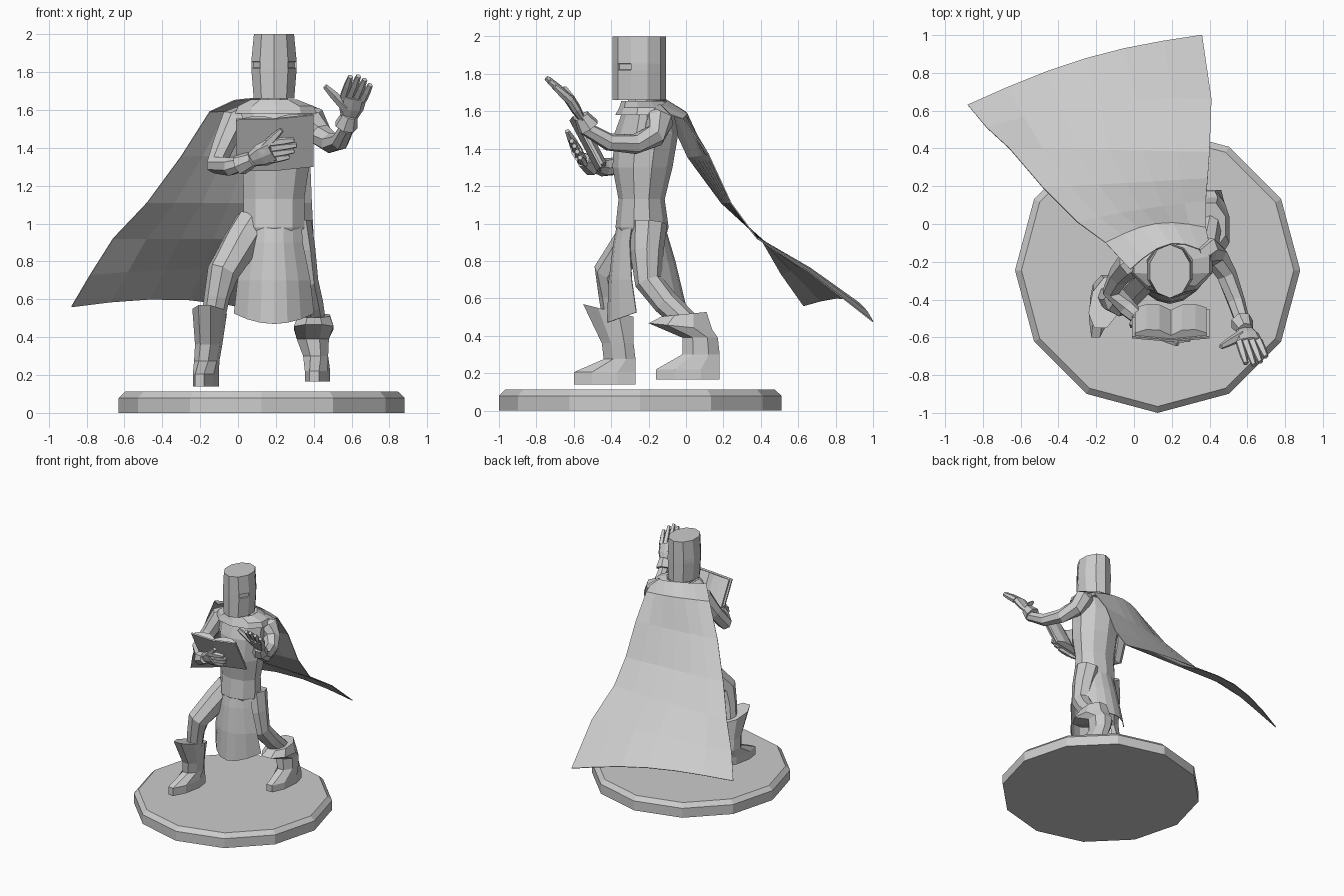
import bpy, bmesh, math
from mathutils import Vector as V, Matrix

if "Cube" in bpy.data.objects:
    bpy.data.objects.remove(bpy.data.objects["Cube"])

stone = bpy.data.materials.new("plain grey")
stone.use_nodes = True
stone.diffuse_color = (0.6, 0.6, 0.6, 1)
stone.node_tree.nodes["Principled BSDF"].inputs["Base Color"].default_value = stone.diffuse_color


def finish(name, bm):
    bmesh.ops.recalc_face_normals(bm, faces=bm.faces)
    mesh = bpy.data.meshes.new(name)
    bm.to_mesh(mesh)
    bm.free()
    mesh.materials.append(stone)
    obj = bpy.data.objects.new(name, mesh)
    bpy.context.collection.objects.link(obj)
    return obj


def skin(rings, closed=True):
    """Bridge equal-length point rows into a new bmesh, capping closed rings."""
    bm = bmesh.new()
    rows = [[bm.verts.new(p) for p in r] for r in rings]
    n = len(rows[0])
    for a, b in zip(rows, rows[1:]):
        for i in range(n if closed else n - 1):
            j = (i + 1) % n
            bm.faces.new((a[i], a[j], b[j], b[i]))
    if closed:
        bm.faces.new(rows[0])
        bm.faces.new(rows[-1])
    return bm


def level(cx, front, back, half, z, slope=0, yaw=0, n=8):
    """Horizontal oval ring; slope lifts its front edge, yaw skews it sideways."""
    k = 1 / math.cos(math.pi / n)
    cy, ry = (front + back) / 2, (back - front) / 2
    pts = []
    for i in range(n):
        a = (i + 0.5) * math.tau / n
        s = math.sin(a) * k * ry
        pts.append(V((cx + math.cos(a) * k * half + yaw * s, cy + s, z - slope * s)))
    return pts


def stack(name, levels, n=8):
    return finish(name, skin([level(*l, n=n) for l in levels]))


def tube(name, pts, radii, n=7, side=(1, 0, 0), flat=1.0):
    """Tapered tube along a path; flat squashes it across the side axis."""
    pts = [V(p) for p in pts]
    rings = []
    for i, (p, r) in enumerate(zip(pts, radii)):
        t = (pts[min(i + 1, len(pts) - 1)] - pts[max(i - 1, 0)]).normalized()
        a = V(side)
        a = (a - t * a.dot(t)).normalized()
        b = t.cross(a) * flat
        rings.append([p + (a * math.cos(k * math.tau / n) + b * math.sin(k * math.tau / n)) * r
                      for k in range(n)])
    return finish(name, skin(rings))


def sheet(name, rows):
    obj = finish(name, skin(rows, closed=False))
    mod = obj.modifiers.new("thickness", "SOLIDIFY")
    mod.thickness = 0.006
    mod.offset = 0


# Twelve-sided plinth with a chamfered rim
bm = bmesh.new()
bmesh.ops.create_cone(bm, cap_ends=True, segments=12, radius1=0.755, radius2=0.755, depth=0.112,
                      matrix=Matrix.Translation((0.125, -0.245, 0.056)) @ Matrix.Rotation(math.pi / 2, 4, "Z"))
rim = [e for e in bm.edges if all(v.co.z > 0.1 for v in e.verts)]
bmesh.ops.bevel(bm, geom=rim, offset=0.033, segments=1, affect="EDGES")
finish("plinth", bm)

# Boots with flared cuffs
stack("right_boot", [(-0.17, -0.6, -0.27, 0.055, 0.14, 0, 0.2), (-0.17, -0.6, -0.27, 0.055, 0.205, 0, 0.2),
                     (-0.165, -0.44, -0.27, 0.06, 0.275, 0, 0.2), (-0.155, -0.45, -0.28, 0.065, 0.36, 0, 0.2),
                     (-0.15, -0.55, -0.28, 0.08, 0.535, 0.25, 0.2)])
stack("left_boot", [(0.42, -0.16, 0.18, 0.06, 0.165, 0, 0.1), (0.42, -0.16, 0.18, 0.06, 0.22, 0, 0.1),
                    (0.41, -0.02, 0.18, 0.066, 0.3), (0.395, -0.02, 0.17, 0.085, 0.39),
                    (0.4, -0.2, 0.14, 0.105, 0.45, 0.1), (0.4, -0.13, 0.11, 0.085, 0.515, -0.1)])

# Legs
tube("right_leg", [(0.08, -0.23, 1.0), (0.02, -0.29, 0.9), (-0.08, -0.41, 0.74),
                   (-0.11, -0.4, 0.62), (-0.14, -0.38, 0.45)], [0.1, 0.1, 0.085, 0.068, 0.06], 8)
tube("left_leg", [(0.29, -0.2, 1.0), (0.32, -0.21, 0.85), (0.35, -0.2, 0.69),
                  (0.38, -0.11, 0.58), (0.41, 0.04, 0.44)], [0.1, 0.09, 0.075, 0.07, 0.06], 8)

# Tunic body and its two hanging panels
stack("tunic_body", [(0.19, -0.32, -0.13, 0.11, 0.87), (0.19, -0.37, -0.1, 0.16, 0.98),
                     (0.19, -0.355, -0.12, 0.16, 1.13), (0.2, -0.385, -0.08, 0.175, 1.3),
                     (0.2, -0.375, -0.05, 0.19, 1.48), (0.2, -0.34, -0.07, 0.19, 1.58),
                     (0.2, -0.31, -0.13, 0.1, 1.63)], 10)


def panel(name, rows):
    out = []
    for half, mid, edge, z, dip in rows:
        us = [i / 3 for i in range(-3, 4)]
        out.append([V((0.19 + half * u, mid + (edge - mid) * u * u, z - dip * (1 - u * u))) for u in us])
    sheet(name, out)


panel("front_skirt", [(0.14, -0.355, -0.28, 1.05, 0), (0.15, -0.385, -0.3, 0.9, 0),
                      (0.19, -0.41, -0.29, 0.7, 0), (0.21, -0.42, -0.265, 0.525, 0.055)])
panel("back_skirt", [(0.13, -0.125, -0.18, 1.02, 0), (0.16, -0.06, -0.15, 0.8, 0),
                     (0.18, 0.0, -0.11, 0.56, 0.01)])

# Neck and collar
stack("neck", [(0.19, -0.31, -0.17, 0.075, 1.58), (0.19, -0.31, -0.17, 0.075, 1.67)])
stack("collar", [(0.2, -0.37, -0.05, 0.215, 1.58), (0.2, -0.35, -0.08, 0.2, 1.62),
                 (0.19, -0.34, -0.11, 0.12, 1.655), (0.19, -0.32, -0.14, 0.1, 1.63)], 10)

# Helmet with recessed eye slits either side of the front ridge
bands = [(0.107, 1.66), (0.12, 1.82), (0.12, 1.855), (0.106, 2.0)]
bm = skin([level(0.19, -0.385, -0.115, half, z, n=10) for half, z in bands])
bmesh.ops.recalc_face_normals(bm, faces=bm.faces)
slits = [f for f in bm.faces if abs(f.calc_center_median().z - 1.8375) < 0.01
         and f.normal.y < -0.3 and abs(f.normal.x) > 0.5]
bmesh.ops.inset_individual(bm, faces=slits, thickness=0.004, depth=-0.012)
finish("helmet", bm)

# Arms and flared glove cuffs
tube("right_arm", [(0.05, -0.18, 1.57), (-0.02, -0.21, 1.54), (-0.075, -0.27, 1.42), (-0.115, -0.35, 1.31),
                   (-0.04, -0.44, 1.3), (0.06, -0.53, 1.325)], [0.065, 0.075, 0.06, 0.055, 0.05, 0.035])
tube("left_arm", [(0.33, -0.16, 1.58), (0.39, -0.14, 1.55), (0.435, -0.17, 1.47), (0.49, -0.27, 1.425),
                  (0.54, -0.41, 1.435), (0.58, -0.54, 1.51)], [0.065, 0.075, 0.065, 0.055, 0.048, 0.038])
tube("right_cuff", [(0.01, -0.5, 1.31), (0.08, -0.55, 1.34)], [0.058, 0.04], side=(0, 0, 1))
tube("left_cuff", [(0.57, -0.52, 1.515), (0.59, -0.56, 1.575)], [0.062, 0.042])


def hand(prefix, wrist, knuckle, tip, side, thumb, fan):
    wrist, knuckle, tip, side = V(wrist), V(knuckle), V(tip), V(side).normalized()
    mid = wrist.lerp(knuckle, 0.5)
    tube(prefix + "_palm", [wrist, mid, knuckle], [0.04, 0.066, 0.07], 8, side, 0.42)
    for i, drop in enumerate((0.1, 0, 0.1, 0.3)):
        k = i - 1.5
        base = knuckle.lerp(mid, 0.1) + side * k * 0.034
        end = tip.lerp(knuckle, drop) + side * k * fan
        tube(f"{prefix}_finger_{i + 1}", [base, base.lerp(end, 0.55), end], [0.023, 0.021, 0.014], 5, side)
    root, end = mid - side * 0.03, V(thumb)
    tube(prefix + "_thumb", [root, root.lerp(end, 0.6), end], [0.03, 0.023, 0.014], 5, side)


hand("left_hand", (0.585, -0.55, 1.55), (0.61, -0.625, 1.67), (0.655, -0.745, 1.775),
     (1, 0.1, -0.2), (0.46, -0.65, 1.725), 0.039)
hand("right_hand", (0.07, -0.545, 1.335), (0.18, -0.585, 1.385), (0.31, -0.59, 1.4),
     (0, 0.45, -0.88), (0.23, -0.635, 1.495), 0.032)

# Open book, pages turned toward the reader
across, up, inward = V((1, 0, 0.06)), V((0, -0.47, 0.88)), V((0, 0.88, 0.47))


def book_part(name, half_outline, half_height):
    outline = half_outline + [(-u, h) for u, h in reversed(half_outline) if u]
    rings = [[V((0.195, -0.54, 1.42)) + across * u + inward * h + up * s for u, h in outline]
             for s in (-half_height, half_height)]
    finish(name, skin(rings))


book_part("book_cover", [(0, -0.012), (0.205, 0.008), (0.205, 0.02), (0, 0)], 0.155)
book_part("book_pages", [(0, 0), (0.19, 0.02), (0.19, 0.035), (0.13, 0.055), (0.06, 0.052), (0, 0.02)], 0.143)

# Windblown cape: left edge, right edge, bulge back, bulge up
cape = [((-0.02, -0.24, 1.65), (0.41, -0.17, 1.61), 0.1, 0.03),
        ((-0.15, -0.1, 1.59), (0.38, -0.02, 1.56), 0.06, 0.02),
        ((-0.3, 0.01, 1.355), (0.38, 0.12, 1.37), 0.01, 0),
        ((-0.48, 0.19, 1.11), (0.39, 0.24, 1.11), 0, 0),
        ((-0.66, 0.4, 0.92), (0.4, 0.38, 0.92), 0, 0),
        ((-0.78, 0.51, 0.73), (0.41, 0.66, 0.74), 0.06, 0.03),
        ((-0.88, 0.63, 0.56), (0.36, 1.0, 0.475), 0.06, 0.08)]
rows = []
for a, b, back, lift in cape:
    rows.append([V(a).lerp(V(b), i / 6) + V((0, back, lift)) * math.sin(math.pi * i / 6) for i in range(7)])
sheet("cape", rows)
